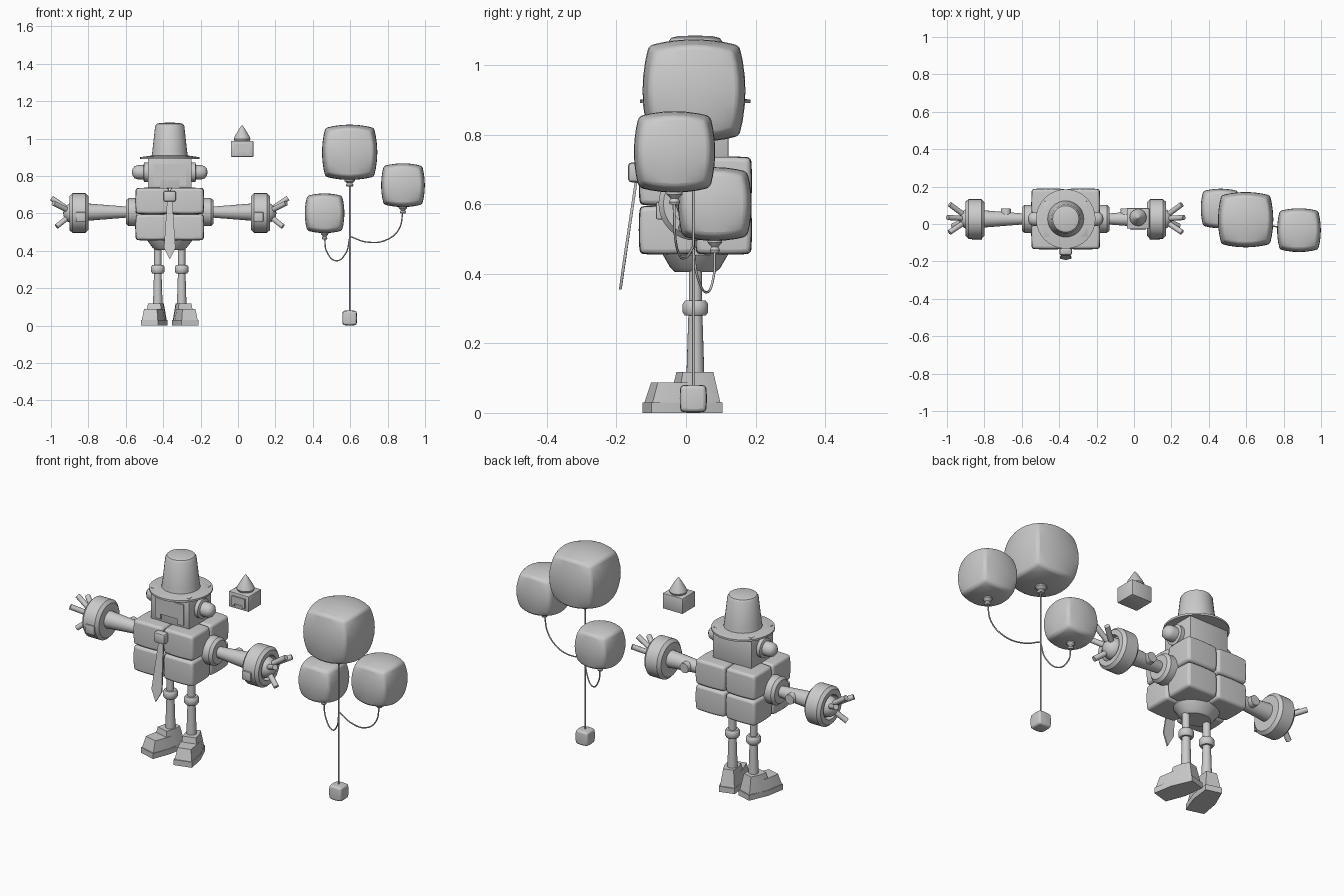
import bpy, bmesh, math
from mathutils import Vector

cube = bpy.data.objects.get("Cube")
if cube:
    bpy.data.objects.remove(cube, do_unlink=True)

grey = bpy.data.materials.new("light_grey")
grey.use_nodes = True
grey.diffuse_color = (0.6, 0.6, 0.6, 1)
grey.node_tree.nodes["Principled BSDF"].inputs["Base Color"].default_value = (0.6, 0.6, 0.6, 1)

CX, CY = -0.365, 0.027   # robot centre line


def finish(name, bm, loc=(0, 0, 0), angle=35):
    bmesh.ops.recalc_face_normals(bm, faces=bm.faces)
    mesh = bpy.data.meshes.new(name)
    bm.to_mesh(mesh)
    bm.free()
    mesh.materials.append(grey)
    ob = bpy.data.objects.new(name, mesh)
    bpy.context.collection.objects.link(ob)
    ob.location = loc
    bpy.ops.object.select_all(action='DESELECT')
    ob.select_set(True)
    bpy.context.view_layer.objects.active = ob
    bpy.ops.object.shade_smooth_by_angle(angle=math.radians(angle))
    return ob


def pillow(name, centre, size, bulge=0.12, bevel=0.015):
    """Cube with bulging sides and rounded edges."""
    bm = bmesh.new()
    bmesh.ops.create_cube(bm, size=2)
    bmesh.ops.subdivide_edges(bm, edges=bm.edges[:], cuts=5, use_grid_fill=True)
    for v in bm.verts:
        x, y, z = v.co
        v.co = (x * (1 - bulge * (y * y + z * z) / 2) * size[0] / 2,
                y * (1 - bulge * (x * x + z * z) / 2) * size[1] / 2,
                z * (1 - bulge * (x * x + y * y) / 2) * size[2] / 2)
    ob = finish(name, bm, centre, 60)
    mod = ob.modifiers.new("rounding", 'BEVEL')
    mod.width, mod.segments = bevel, 3
    mod.limit_method, mod.angle_limit = 'ANGLE', math.radians(40)
    return ob


def box(name, centre, size, bevel=0.0):
    bm = bmesh.new()
    bmesh.ops.create_cube(bm, size=1)
    bmesh.ops.scale(bm, vec=size, verts=bm.verts)
    if bevel:
        bmesh.ops.bevel(bm, geom=bm.edges[:], offset=bevel, segments=2, affect='EDGES', profile=0.5)
    return finish(name, bm, centre)


def lathe(name, profile, loc, axis=(0, 0, 1), steps=32):
    """Turn (radius, height) points around an axis."""
    bm = bmesh.new()
    verts = [bm.verts.new((r, 0, h)) for r, h in profile]
    edges = [bm.edges.new(pair) for pair in zip(verts, verts[1:])]
    bmesh.ops.spin(bm, geom=verts + edges, cent=(0, 0, 0), axis=(0, 0, 1),
                   angle=math.tau, steps=steps, use_duplicate=False)
    bmesh.ops.remove_doubles(bm, verts=bm.verts, dist=0.0002)
    ob = finish(name, bm, loc)
    ob.rotation_euler = Vector(axis).to_track_quat('Z', 'Y').to_euler()
    return ob


def rod(name, a, b, r1, r2, steps=20):
    d = Vector(b) - Vector(a)
    return lathe(name, [(0, 0), (r1, 0), (r2, d.length), (0, d.length)], a, d, steps)


def ball(name, centre, r):
    bm = bmesh.new()
    bmesh.ops.create_uvsphere(bm, u_segments=24, v_segments=14, radius=r)
    return finish(name, bm, centre)


def prism(bm, lower, upper):
    """Solid between two matching outlines."""
    a, b = ([bm.verts.new(p) for p in ring] for ring in (lower, upper))
    bm.faces.new(a)
    bm.faces.new(b)
    for i in range(len(a)):
        j = (i + 1) % len(a)
        bm.faces.new((a[i], a[j], b[j], b[i]))


def face_plate(name, x, y, z, w, h):
    """Raised face panel with a mouth notch along the bottom."""
    half = [(-1, 0), (-1, 1), (1, 1), (1, 0), (0.6, 0), (0.6, 0.24), (-0.6, 0.24), (-0.6, 0)]
    bm = bmesh.new()
    prism(bm, [(u * w, 0.002, v * h) for u, v in half], [(u * w, -0.007, v * h) for u, v in half])
    finish(name, bm, (x, y, z))


def string(name, points, r=0.0035):
    cu = bpy.data.curves.new(name, 'CURVE')
    cu.dimensions = '3D'
    cu.bevel_depth, cu.bevel_resolution, cu.resolution_u = r, 2, 8
    sp = cu.splines.new('BEZIER')
    sp.bezier_points.add(len(points) - 1)
    for bp, p in zip(sp.bezier_points, points):
        bp.co = p
        bp.handle_left_type = bp.handle_right_type = 'AUTO'
    cu.materials.append(grey)
    bpy.context.collection.objects.link(bpy.data.objects.new(name, cu))


# Torso of eight padded blocks, and the hips
for sx in (-1, 1):
    for sy in (-1, 1):
        for z, level in ((0.526, "lower"), (0.667, "upper")):
            pillow(f"torso_block_{level}", (CX + sx * 0.092, CY + sy * 0.081, z),
                   (0.185, 0.164, 0.142), 0.07, 0.012)
hips = lathe("hips", [(0, 0), (0.075, 0), (0.092, 0.012), (0.12, 0.05), (0.12, 0.08), (0, 0.08)],
             (CX, CY, 0.405))
hips.scale.y = 0.78

# Head, face and hat
box("head", (CX, CY, 0.82), (0.234, 0.19, 0.172), 0.004)
face_plate("face_panel", CX, CY - 0.095, 0.75, 0.086, 0.115)
lathe("hat_brim", [(0, 0.018), (0.1, 0.018), (0.159, 0.01), (0.159, 0), (0.1, 0), (0, 0)], (CX, CY, 0.891))
lathe("hat_crown", [(0, 0), (0.098, 0), (0.093, 0.03), (0.078, 0.165), (0.07, 0.177), (0.05, 0.182),
                    (0, 0.184)], (CX, CY, 0.902))

# Tie with knot
bm = bmesh.new()
tie = [(-0.014, -0.147, 0.67), (0.014, -0.147, 0.67), (0.031, -0.185, 0.415),
       (0, -0.193, 0.355), (-0.031, -0.185, 0.415)]
prism(bm, tie, [(x, y + 0.008, z) for x, y, z in tie])
finish("tie_blade", bm, (CX, 0, 0))
box("tie_knot", (CX, -0.145, 0.692), (0.068, 0.045, 0.058), 0.012)

for s in (-1, 1):
    side = "left" if s > 0 else "right"

    def at(x, y, z):
        return (CX + s * x, y, z)

    # Ear
    lathe(f"{side}_ear", [(0, 0), (0.052, 0), (0.052, 0.022), (0.038, 0.026), (0.038, 0.055), (0.032, 0.073),
                          (0.018, 0.084), (0, 0.087)], at(0.115, CY, 0.82), (s, 0, 0))
    # Arm
    lathe(f"{side}_shoulder", [(0, 0), (0.075, 0), (0.075, 0.045), (0.062, 0.06), (0, 0.06)],
          at(0.175, CY, 0.607), (s, 0, 0))
    rod(f"{side}_arm", at(0.225, CY, 0.607), at(0.45, CY, 0.607), 0.029, 0.047)
    rod(f"{side}_elbow_button", at(0.32, CY, 0.607), at(0.32, 0.082, 0.607), 0.03, 0.026)
    lathe(f"{side}_cuff", [(0, 0), (0.09, 0), (0.106, 0.015), (0.106, 0.085), (0.092, 0.1), (0.066, 0.1),
                           (0.066, 0.07), (0, 0.07)], at(0.435, CY, 0.602), (s, 0, 0))
    box(f"{side}_cuff_button", at(0.475, -0.076, 0.582), (0.052, 0.02, 0.05), 0.004)
    ball(f"{side}_hand", at(0.515, CY, 0.602), 0.055)
    for tip, part in (((0.62, 0.105, 0.655), "finger"), ((0.632, 0.035, 0.682), "finger"),
                      ((0.622, -0.045, 0.655), "finger"), ((0.605, -0.01, 0.53), "thumb")):
        rod(f"{side}_{part}", at(0.515, CY, 0.602), at(*tip), 0.014, 0.014, 12)
    # Leg
    x = 0.064
    rod(f"{side}_thigh", at(x, CY, 0.3), at(x, CY, 0.44), 0.019, 0.019)
    lathe(f"{side}_knee", [(0, 0), (0.03, 0), (0.037, 0.01), (0.037, 0.033), (0.03, 0.043), (0, 0.043)],
          at(x, CY, 0.28))
    rod(f"{side}_shin", at(x, CY, 0.1), at(x, CY, 0.29), 0.026, 0.02)
    # Shoe: sole, toe and heel, turned outward
    bm = bmesh.new()
    for outline, z0, z1, taper in (
            ([(0.042, 0.07), (0.058, -0.04), (0.048, -0.145)], 0, 0.03, 1),
            ([(0.038, 0.06), (0.055, -0.04), (0.044, -0.14)], 0.03, 0.088, 0.82),
            ([(0.038, 0.064), (0.052, 0.0), (0.048, -0.065)], 0.03, 0.118, 0.72)):
        ring = outline + [(-u, v) for u, v in reversed(outline)]
        mid = sum(v for u, v in outline) / 3
        prism(bm, [(u, v, z0) for u, v in ring],
              [(u * taper, mid + (v - mid) * taper, z1) for u, v in ring])
    finish(f"{side}_shoe", bm, at(0.07, CY, 0)).rotation_euler.z = s * 0.27

# Small floating head with a pointed cap
box("small_head", (0.022, 0.03, 0.945), (0.12, 0.11, 0.084), 0.003)
face_plate("small_face_panel", 0.022, -0.025, 0.917, 0.04, 0.053)
lathe("small_cap", [(0, 0), (0.04, 0), (0.045, 0.012), (0.037, 0.03), (0.018, 0.062), (0.006, 0.08), (0, 0.087)],
      (0.022, 0.035, 0.986))

# Balloons with knots
for name, c, size in (("large", (0.597, 0.023, 0.927), 0.296), ("medium", (0.882, -0.033, 0.751), 0.234),
                      ("small", (0.463, 0.083, 0.601), 0.212)):
    pillow(f"{name}_balloon", c, (size,) * 3, 0.24, 0.012)
    k = size / 0.29
    lathe(f"{name}_balloon_knot", [(0, 0), (0.016 * k, 0), (0.02 * k, 0.008), (0.014 * k, 0.018),
                                   (0.028 * k, 0.03), (0.028 * k, 0.042), (0, 0.05)],
          (c[0], c[1], c[2] - size / 2 - 0.035), steps=20)

# Strings and the weight
string("main_string", [(0.597, 0.021, 0.76), (0.597, 0.021, 0.07)])
string("medium_string", [(0.882, -0.033, 0.61), (0.86, -0.032, 0.515), (0.79, -0.02, 0.457),
                         (0.69, 0.0, 0.447), (0.597, 0.021, 0.478)])
string("small_string", [(0.463, 0.083, 0.465), (0.475, 0.08, 0.395), (0.525, 0.06, 0.347),
                        (0.575, 0.035, 0.385), (0.597, 0.021, 0.47)])
pillow("balloon_weight", (0.597, 0.021, 0.041), (0.078, 0.078, 0.08), 0.12, 0.008)
